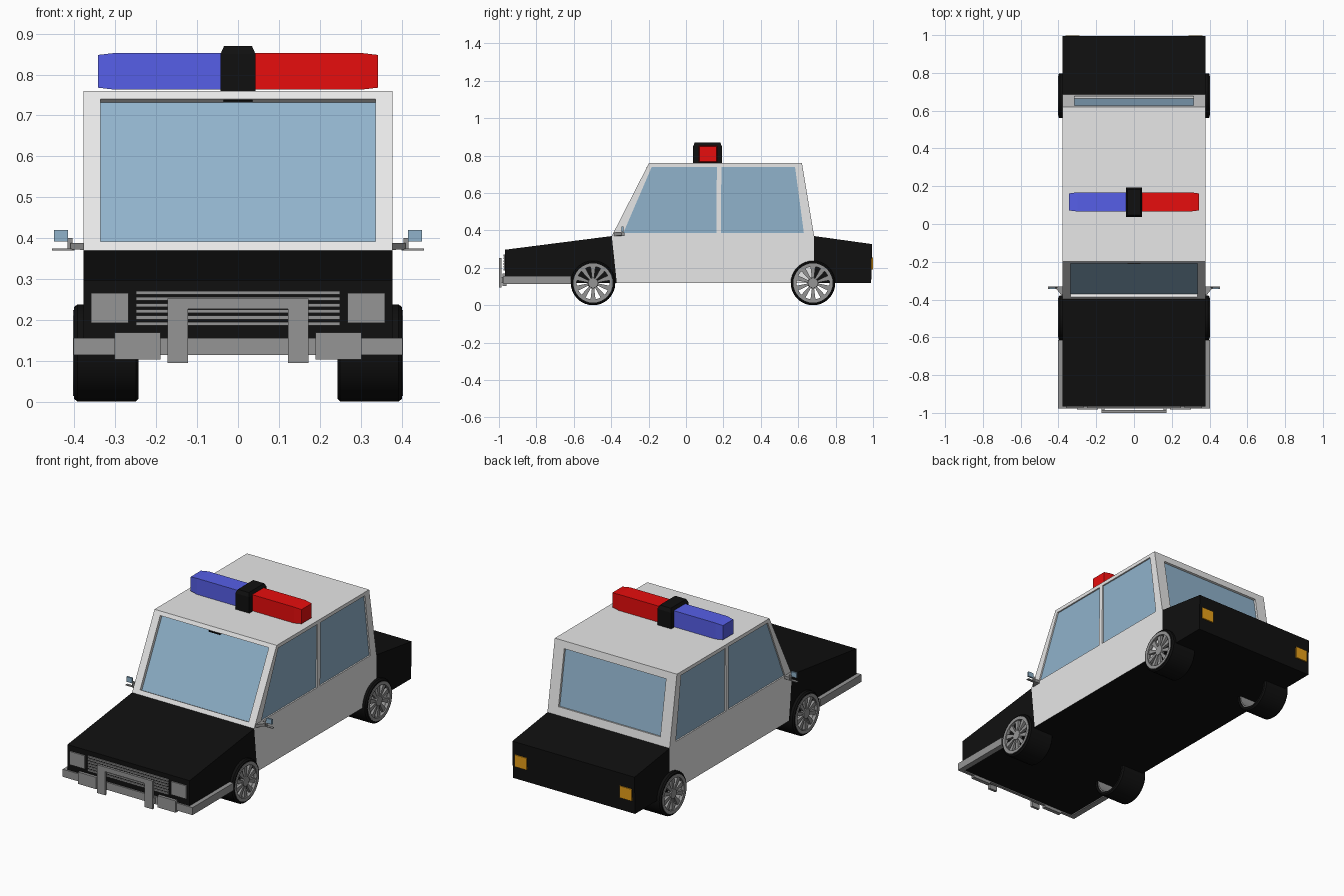
import bpy, bmesh, math
from mathutils import Vector, Matrix

old = bpy.data.objects.get("Cube")
if old:
    bpy.data.objects.remove(old, do_unlink=True)


def material(name, r, g, b):
    m = bpy.data.materials.new(name)
    m.use_nodes = True
    m.diffuse_color = (r, g, b, 1)
    m.node_tree.nodes["Principled BSDF"].inputs["Base Color"].default_value = (r, g, b, 1)
    return m


WHITE = material("white paint", 0.8, 0.8, 0.8)
BLACK = material("black paint", 0.005, 0.005, 0.005)
GREY = material("grey metal", 0.3, 0.3, 0.3)
GLASS = material("blue glass", 0.28, 0.45, 0.6)
RED = material("red lamp", 0.8, 0.004, 0.004)
BLUE = material("blue lamp", 0.093, 0.114, 0.8)
AMBER = material("amber lamp", 0.8, 0.35, 0.01)


def finish(bm, name, *mats):
    bmesh.ops.remove_doubles(bm, verts=bm.verts, dist=1e-5)
    bmesh.ops.recalc_face_normals(bm, faces=bm.faces)
    mesh = bpy.data.meshes.new(name)
    bm.to_mesh(mesh)
    bm.free()
    for m in mats:
        mesh.materials.append(m)
    ob = bpy.data.objects.new(name, mesh)
    bpy.context.collection.objects.link(ob)
    return ob


def smooth(ob):
    bpy.ops.object.select_all(action="DESELECT")
    ob.select_set(True)
    bpy.context.view_layer.objects.active = ob
    bpy.ops.object.shade_smooth_by_angle(angle=math.radians(35))


def add_loft(bm, sections):
    """Skin a row of matching cross-sections and cap both ends."""
    rows = [[bm.verts.new(p) for p in s] for s in sections]
    n = len(rows[0])
    for a, b in zip(rows, rows[1:]):
        for i in range(n):
            j = (i + 1) % n
            bm.faces.new((a[i], a[j], b[j], b[i]))
    bm.faces.new(rows[0])
    bm.faces.new(rows[-1])


def loft(name, mat, sections):
    bm = bmesh.new()
    add_loft(bm, sections)
    return finish(bm, name, mat)


def box_sections(x, y, z):
    return [[(px, y[0], z[0]), (px, y[1], z[0]), (px, y[1], z[1]), (px, y[0], z[1])] for px in x]


def boxes(name, mat, *ranges):
    bm = bmesh.new()
    for r in ranges:
        add_loft(bm, box_sections(*r))
    return finish(bm, name, mat)


def side_prism(name, mat, profile, half):
    return loft(name, mat, [[(x, y, z) for y, z in profile] for x in (-half, half)])


W = 0.378          # half width of the body
BASE, BELT, ROOF = 0.12, 0.37, 0.76

# Black nose and tail
side_prism("hood", BLACK, [(-0.967, BASE), (-0.967, 0.297), (-0.397, BELT), (-0.37, BASE)], W)
side_prism("trunk", BLACK, [(0.685, BASE), (0.685, BELT), (0.995, 0.327), (0.99, BASE)], W)

# Cabin shell with recessed windows
cabin = bmesh.new()


def quad(points, index=0):
    f = cabin.faces.new([cabin.verts.new(p) for p in points])
    f.material_index = index


def window(outer, inner, inward):
    """Frame around an opening, its reveal and the sunken pane."""
    pane = [Vector(p) + Vector(inward) for p in inner]
    for i in range(4):
        j = (i + 1) % 4
        quad((outer[i], outer[j], inner[j], inner[i]))
        quad((inner[i], inner[j], pane[j], pane[i]))
    quad(pane, 1)


FRONT, FRONT_TOP, POST, REAR_TOP, REAR = -0.397, -0.198, 0.175, 0.62, 0.685
SILL = -0.37
for s in (1, -1):
    def side(*yz):
        return [(s * W, y, z) for y, z in yz]
    window(side((FRONT, BELT), (FRONT_TOP, ROOF), (POST, ROOF), (POST, BELT)),
           side((-0.335, 0.387), (-0.183, 0.74), (0.165, 0.74), (0.162, 0.387)), (-s * 0.008, 0, 0))
    window(side((POST, BELT), (POST, ROOF), (REAR_TOP, ROOF), (REAR, BELT)),
           side((0.187, 0.387), (0.189, 0.74), (0.583, 0.74), (0.63, 0.387)), (-s * 0.008, 0, 0))
    quad(side((SILL, BASE), (FRONT, BELT), (POST, BELT), (POST, BASE)))
    quad(side((POST, BASE), (POST, BELT), (REAR, BELT), (REAR, BASE)))


def end_window(bottom_y, top_y, half, low, high, inward):
    def at(z):
        return bottom_y + (top_y - bottom_y) * (z - BELT) / (ROOF - BELT)
    rings = [[(-w, at(a), a), (w, at(a), a), (w, at(b), b), (-w, at(b), b)]
             for w, a, b in ((W, BELT, ROOF), (half, low, high))]
    window(*rings, inward)


end_window(FRONT, FRONT_TOP, 0.336, 0.392, 0.74, (0, 0.016, -0.008))
end_window(REAR, REAR_TOP, 0.315, 0.415, 0.72, (0, -0.012, -0.002))


def across(a, b, index):
    quad([(-W, *a), (W, *a), (W, *b), (-W, *b)], index)


across((FRONT_TOP, ROOF), (POST, ROOF), 0)
across((POST, ROOF), (REAR_TOP, ROOF), 0)
across((SILL, BASE), (POST, BASE), 2)
across((POST, BASE), (REAR, BASE), 2)
across((SILL, BASE), (FRONT, BELT), 2)
across((REAR, BASE), (REAR, BELT), 2)
finish(cabin, "cabin", WHITE, GLASS, BLACK)
boxes("inside_mirror", BLACK, ((-0.035, 0.035), (-0.212, -0.195), (0.732, 0.738)))

# Roof light bar
for name, mat, s in (("red_light", RED, 1), ("blue_light", BLUE, -1)):
    body = box_sections((0, s * 0.3), (0.066, 0.168), (0.763, 0.853))
    tip = box_sections((s * 0.343,), (0.072, 0.162), (0.768, 0.848))
    loft(name, mat, body + tip)
loft("light_bar_centre", BLACK,
     [[(-w, 0.115 - d, z), (w, 0.115 - d, z), (w, 0.115 + d, z), (-w, 0.115 + d, z)]
      for w, d, z in ((0.043, 0.077, ROOF), (0.043, 0.077, 0.85), (0.034, 0.068, 0.87))])

# Grille, headlights and tail lights
boxes("grille_slats", GREY,
      *[((-0.25, 0.25), (-0.975, -0.96), (z, z + 0.009))
        for z in [0.186 + 0.0152 * i for i in range(6)]])
for s, label in ((1, "left"), (-1, "right")):
    boxes(label + "_headlight", GREY, ((s * 0.268, s * 0.36), (-0.974, -0.96), (0.192, 0.266)))
    boxes(label + "_tail_light", AMBER, ((s * 0.288, s * 0.362), (0.985, 0.999), (0.19, 0.256)))

# Bumper with side wings and thick pads
boxes("front_bumper", GREY,
      ((-0.402, 0.402), (-0.976, -0.96), (0.114, 0.156)),
      *[((s * 0.37, s * 0.402), (-0.965, -0.615), (0.114, 0.156)) for s in (1, -1)],
      *[((s * 0.19, s * 0.302), (-0.982, -0.96), (0.103, 0.169)) for s in (1, -1)])

# Push bar
boxes("push_bar", GREY,
      ((-0.172, 0.172), (-1.0, -0.986), (0.226, 0.252)),
      *[((s * 0.122, s * 0.172), (-1.0, -0.986), (0.094, 0.24)) for s in (1, -1)],
      *[((s * 0.157, s * 0.172), (-0.99, -0.965), (0.12, 0.15)) for s in (1, -1)])

# Door mirrors
for s, label in ((1, "left"), (-1, "right")):
    loft(label + "_mirror_arm", GREY,
         [[(s * x, a, lo), (s * x, b, lo), (s * x, b, hi), (s * x, a, hi)]
          for x, a, b, lo, hi in ((W, -0.385, -0.33, 0.371, 0.388), (0.41, -0.345, -0.33, 0.373, 0.388))])
    boxes(label + "_mirror_tray", GREY,
          ((s * 0.4, s * 0.455), (-0.345, -0.33), (0.37, 0.374)),
          ((s * 0.405, s * 0.417), (-0.34, -0.333), (0.372, 0.4)))
    boxes(label + "_mirror_glass", GLASS, ((s * 0.416, s * 0.45), (-0.345, -0.335), (0.392, 0.42)))


# Wheels: hollow tyre, rim barrel, hub and spokes
def lathe(bm, profile, s, y, z, steps=32):
    verts = [bm.verts.new((s * x, y, z + r)) for x, r in profile]
    edges = [bm.edges.new((verts[i], verts[(i + 1) % len(verts)])) for i in range(len(verts))]
    bmesh.ops.spin(bm, geom=verts + edges, cent=(0, y, z), axis=(1, 0, 0),
                   angle=math.tau, steps=steps, use_duplicate=False)


RADIUS = 0.119
for s, side_name in ((1, "left"), (-1, "right")):
    for y, end_name in ((-0.497, "front"), (0.679, "rear")):
        label = f"{end_name}_{side_name}_"
        bm = bmesh.new()
        lathe(bm, [(0.243, 0.1), (0.243, 0.112), (0.25, RADIUS),
                   (0.393, RADIUS), (0.401, 0.112), (0.401, 0.1)], s, y, RADIUS)
        smooth(finish(bm, label + "tyre", BLACK))
        bm = bmesh.new()
        lathe(bm, [(0.25, 0.094), (0.25, 0.102), (0.403, 0.105),
                   (0.403, 0.088), (0.385, 0.088), (0.38, 0.094)], s, y, RADIUS)
        smooth(finish(bm, label + "rim", GREY))
        bm = bmesh.new()
        lathe(bm, [(0.38, 0.0), (0.38, 0.03), (0.4, 0.026), (0.4, 0.0)], s, y, RADIUS)
        for i in range(10):
            turn = Matrix.Rotation(math.tau * i / 10, 3, "X")
            rows = [[Vector((s * x, w, r)) for x, w in ((0.381, -h), (0.381, h), (0.396, h), (0.396, -h))]
                    for r, h in ((0.02, 0.005), (0.092, 0.014))]
            add_loft(bm, [[turn @ p + Vector((0, y, RADIUS)) for p in row] for row in rows])
        finish(bm, label + "spokes", GREY)
